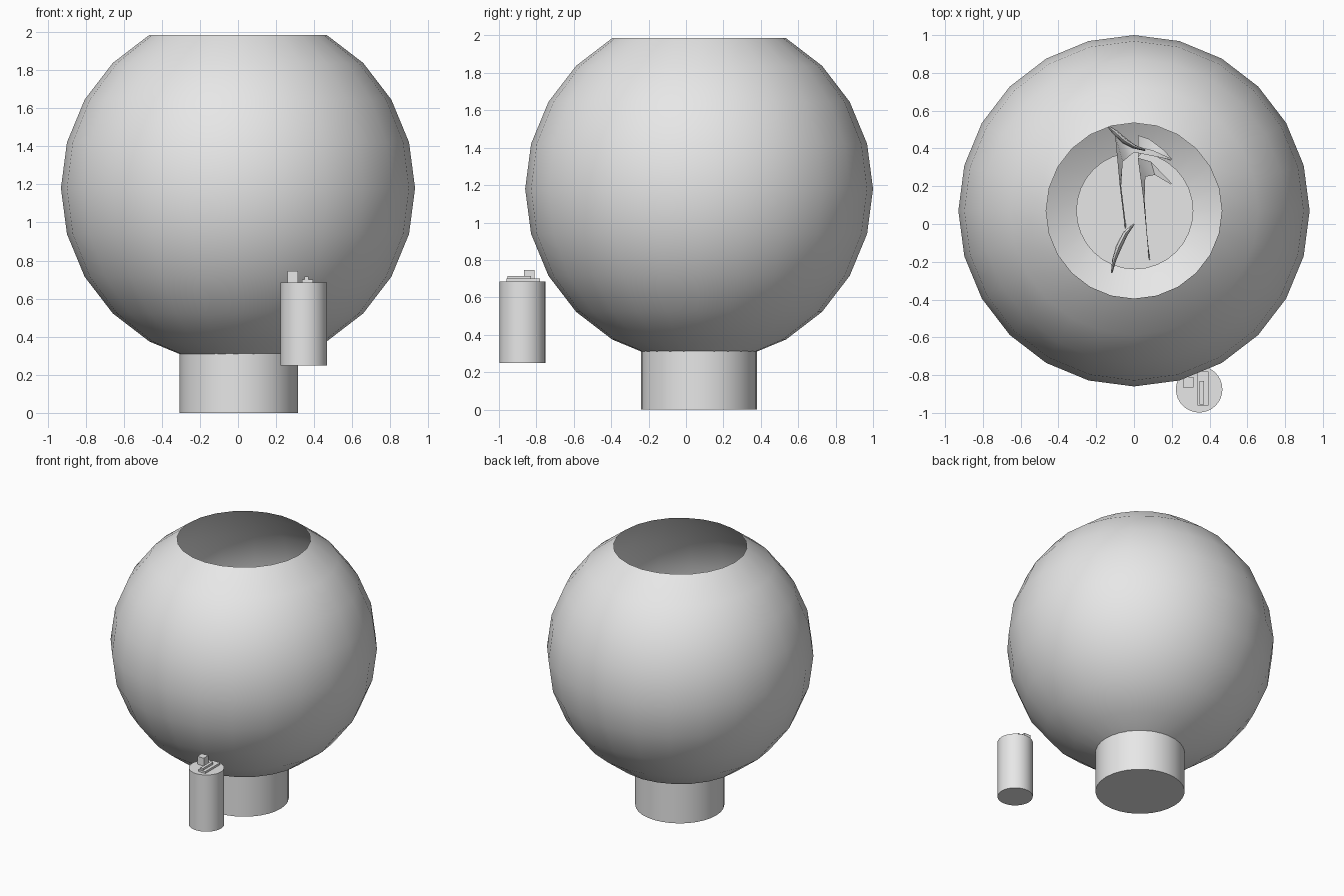
import bpy, bmesh, math
from mathutils import Vector

cube = bpy.data.objects.get("Cube")
if cube:
    bpy.data.objects.remove(cube, do_unlink=True)

grey = bpy.data.materials.new("plain_grey")
grey.use_nodes = True
grey.diffuse_color = (0.8, 0.8, 0.8, 1)
grey.node_tree.nodes["Principled BSDF"].inputs["Base Color"].default_value = (0.8, 0.8, 0.8, 1)


def finish(name, bm, angle=35):
    bmesh.ops.recalc_face_normals(bm, faces=bm.faces)
    mesh = bpy.data.meshes.new(name)
    bm.to_mesh(mesh)
    bm.free()
    obj = bpy.data.objects.new(name, mesh)
    bpy.context.collection.objects.link(obj)
    mesh.materials.append(grey)
    bpy.ops.object.select_all(action='DESELECT')
    obj.select_set(True)
    bpy.context.view_layer.objects.active = obj
    bpy.ops.object.shade_smooth_by_angle(angle=math.radians(angle))
    return obj


def loft(bm, rings, closed=True, caps=False):
    """Skin a list of equal-length point rings."""
    loops = [[bm.verts.new(p) for p in ring] for ring in rings]
    n = len(loops[0])
    for a, b in zip(loops, loops[1:]):
        for i in range(n if closed else n - 1):
            j = (i + 1) % n
            bm.faces.new((a[i], a[j], b[j], b[i]))
    if caps:
        bm.faces.new(loops[0])
        bm.faces.new(loops[-1])


def ring(x, y, z, r, n):
    return [(x + r * math.cos(math.tau * i / n), y + r * math.sin(math.tau * i / n), z)
            for i in range(n)]


def cylinder(name, x, y, z0, z1, r, n=32):
    bm = bmesh.new()
    loft(bm, [ring(x, y, z, r, n) for z in (z0, z1)], caps=True)
    return finish(name, bm)


def box(name, lo, hi):
    bm = bmesh.new()
    bmesh.ops.create_cube(bm, size=1)
    for v in bm.verts:
        v.co = [(h if c > 0 else l) for c, l, h in zip(v.co, lo, hi)]
    return finish(name, bm)


# Open globe bowl, cut off flat at the mouth
bm = bmesh.new()
R = 0.93
loft(bm, [ring(0, 0.07, 1.18 + R * math.sin(math.radians(a)), R * math.cos(math.radians(a)), 24)
          for a in range(-75, 61, 15)])
finish("glass_bowl", bm)

# Round foot, its top forms the bowl floor
cylinder("bowl_foot", 0.004, 0.07, 0, 0.325, 0.31)

# Food can with lid details
cylinder("food_can", 0.345, -0.875, 0.25, 0.685, 0.123)
box("can_spout", (0.26, -0.865, 0.68), (0.315, -0.81, 0.745))
box("can_label", (0.335, -0.96, 0.68), (0.395, -0.78, 0.7))
box("can_label_ridge", (0.348, -0.955, 0.695), (0.37, -0.83, 0.715))


def frond(name, rows):
    """Thin leaf from rows of outer x, y, inner x, y, height."""
    bm = bmesh.new()
    loft(bm, [[(a, b, z), (c, d, z)] for a, b, c, d, z in rows], closed=False)
    finish(name, bm, 60)


# Water plants
frond("tall_plant", [(-.047, -.03, -.041, -.02, .32), (-.075, .2, -.068, .2, .6),
                     (-.1, .47, -.06, .33, .9), (-.02, .42, 0, .38, .96),
                     (.1, .39, .1, .36, .95), (.2, .345, .195, .34, .92)])
frond("short_plant", [(.085, -.2, .079, -.19, .32), (.05, .13, .056, .13, .55),
                      (.02, .35, .06, .25, .75), (.09, .33, .11, .26, .8),
                      (.2, .215, .195, .21, .76)])
frond("plant_leaf", [(.02, .47, .02, .35, .75), (.08, .45, .06, .4, .85),
                     (.16, .39, .13, .36, .88), (.2, .345, .195, .335, .86)])


def fish(name, spine, z):
    """Slim curved fish; the spine runs from nose to tail root to tail tip."""
    pts = [Vector((x, y, z)) for x, y in spine]
    up = Vector((0, 0, 1))
    bm = bmesh.new()
    rings = []
    for i, (w, h) in enumerate([(.004, .01), (.014, .045), (.016, .06), (.011, .04), (.004, .015)]):
        along = (pts[i + 1] - pts[max(i - 1, 0)]).normalized()
        side = along.cross(up)
        rings.append([pts[i] + side * w * math.cos(math.tau * k / 8) + up * h * math.sin(math.tau * k / 8)
                      for k in range(8)])
    loft(bm, rings, caps=True)
    # Tail and back fins
    for a, b, low, high in ((4, 5, -.06, .06), (1, 2, .04, .1)):
        bm.faces.new([bm.verts.new(p) for p in
                      (pts[a], pts[b] + up * low, pts[b] + up * high)])
    # Side fins
    side = (pts[2] - pts[1]).cross(up).normalized()
    for s in (-1, 1):
        root = pts[1] + side * s * .01
        tip = root + side * s * .04 + (pts[2] - pts[1]) * .3
        bm.faces.new([bm.verts.new(p) for p in
                      (root + up * .01, root - up * .01, tip - up * .02)])
    finish(name, bm, 60)


# Two swimming fish
fish("front_fish", [(0, 0), (-.045, -.05), (-.08, -.12), (-.105, -.19), (-.118, -.26), (-.115, -.34)], 0.9)
fish("back_fish", [(-.14, .52), (-.1, .485), (-.05, .44), (0, .41), (.06, .39), (.15, .37)], 1.12)
